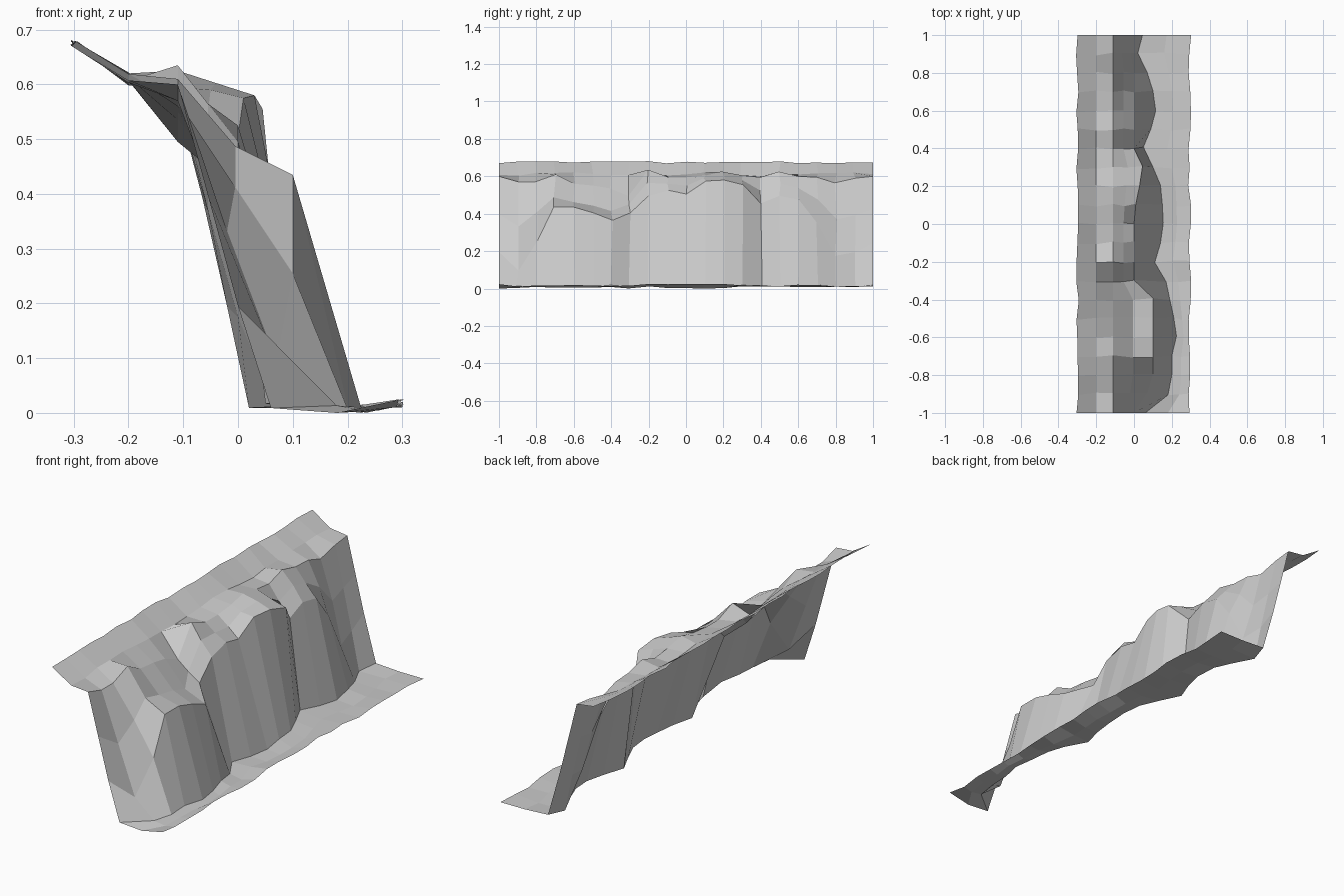
import bpy, bmesh, random

if "Cube" in bpy.data.objects:
    bpy.data.objects.remove(bpy.data.objects["Cube"])

random.seed(4)

# One value per station along y (-1 to 1 in steps of 0.1)
shoulder_z = [.605, .575, .575, .615, .565, .555, .54, .50, .64, .60, .60,
              .61, .63, .61, .60, .63, .605, .60, .57, .595, .605]
lip_x = [0, .07, .10, .10, .10, .10, .10, 0, 0, 0, 0,
         .01, .03, .045, 0, 0, 0, 0, 0, -.02, -.02]
lip_z = [.20, .10, .26, .44, .44, .41, .37, .41, .50, .53, .51,
         .58, .585, .56, .46, .50, .48, .36, .18, .20, .25]
foot_x = [.06, .18, .20, .20, .225, .21, .19, .17, .11, .14, .155,
          .15, .14, .10, .05, .09, .115, .10, .07, .02, .045]


def jitter(amount):
    return random.uniform(-amount, amount)


def section(i):
    """Cross-section from the upper rim, over the lip, down to the foot."""
    terrace = .035 if 3 <= i <= 6 else 0
    sx, sz = -.11, shoulder_z[i]
    lx, lz = lip_x[i], lip_z[i]
    return [(-.30 + jitter(.008), .68 + jitter(.006)),
            (-.20, .615 + jitter(.012)),
            (sx, sz),
            ((sx + lx) / 2, (sz + lz) / 2 - terrace),
            (lx, lz),
            (foot_x[i], .018 + jitter(.006)),
            ((foot_x[i] + .3) / 2, .012 + jitter(.008)),
            (.295 + jitter(.008), .022 + jitter(.008))]


# Loft the cliff sheet through the sections
bm = bmesh.new()
rows = []
for i in range(21):
    y = -1 + i * .1
    inner = 0 < i < 20
    rows.append([bm.verts.new((x, y + (jitter(.008) if inner else 0), z))
                 for x, z in section(i)])
for a, b in zip(rows, rows[1:]):
    for j in range(len(a) - 1):
        bm.faces.new((a[j], a[j + 1], b[j + 1], b[j]))
# Rest the lowest point on the ground
low = min(v.co.z for v in bm.verts)
for v in bm.verts:
    v.co.z -= low

mesh = bpy.data.meshes.new("cliff_face")
bm.to_mesh(mesh)
bm.free()
bpy.context.collection.objects.link(bpy.data.objects.new("cliff_face", mesh))
